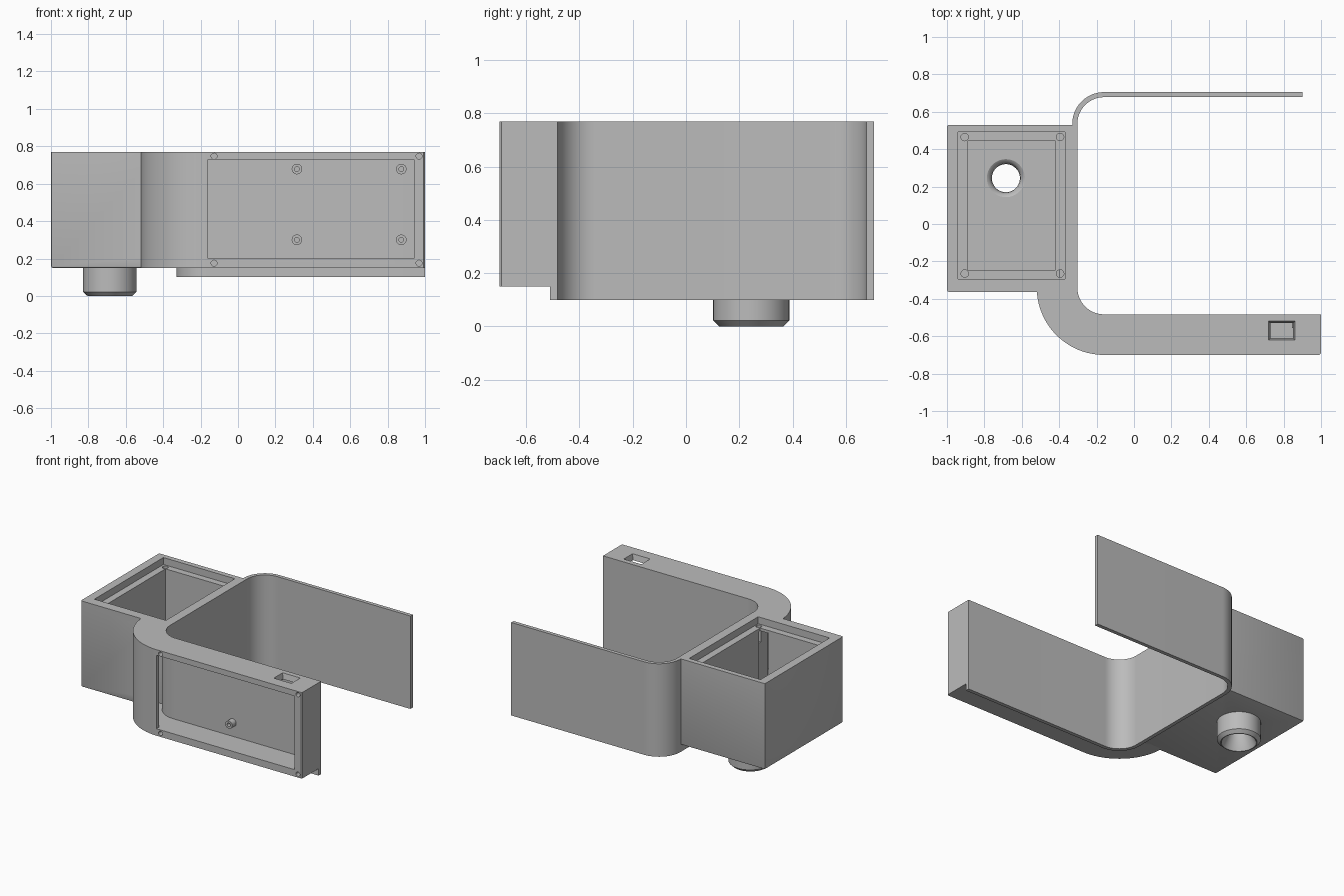
import bpy, bmesh, math
from mathutils import Matrix

cube = bpy.data.objects.get("Cube")
if cube:
    bpy.data.objects.remove(cube, do_unlink=True)

grey = bpy.data.materials.new("plain grey")
grey.use_nodes = True
COLOUR = (0.5, 0.5, 0.5, 1)
grey.diffuse_color = COLOUR
grey.node_tree.nodes["Principled BSDF"].inputs["Base Color"].default_value = COLOUR


def finish(name, bm):
    bmesh.ops.recalc_face_normals(bm, faces=bm.faces)
    mesh = bpy.data.meshes.new(name)
    bm.to_mesh(mesh)
    bm.free()
    mesh.materials.append(grey)
    ob = bpy.data.objects.new(name, mesh)
    bpy.context.collection.objects.link(ob)
    return ob


def prism(name, outline, z0, z1):
    bm = bmesh.new()
    face = bm.faces.new([bm.verts.new((x, y, z0)) for x, y in outline])
    new = bmesh.ops.extrude_face_region(bm, geom=[face])["geom"]
    top = [v for v in new if isinstance(v, bmesh.types.BMVert)]
    bmesh.ops.translate(bm, verts=top, vec=(0, 0, z1 - z0))
    return finish(name, bm)


def block(name, x0, x1, y0, y1, z0, z1):
    return prism(name, [(x0, y0), (x1, y0), (x1, y1), (x0, y1)], z0, z1)


def lathe(name, profile, centre, steps=48, along_y=False):
    """Closed solid of revolution from (radius, height) pairs."""
    bm = bmesh.new()
    rings = [[bm.verts.new((r * math.cos(2 * math.pi * i / steps),
                            r * math.sin(2 * math.pi * i / steps), h))
              for i in range(steps)] for r, h in profile]
    for a, b in zip(rings, rings[1:]):
        for i in range(steps):
            j = (i + 1) % steps
            bm.faces.new((a[i], a[j], b[j], b[i]))
    bm.faces.new(rings[0])
    bm.faces.new(rings[-1])
    if along_y:
        bm.transform(Matrix.Rotation(-math.pi / 2, 4, "X"))
    bm.transform(Matrix.Translation(centre))
    return finish(name, bm)


def arc(cx, cy, r, a0, a1, n=20):
    angles = [math.radians(a0 + (a1 - a0) * i / n) for i in range(n + 1)]
    return [(cx + r * math.cos(a), cy + r * math.sin(a)) for a in angles]


def select(ob):
    bpy.ops.object.select_all(action="DESELECT")
    ob.select_set(True)
    bpy.context.view_layer.objects.active = ob


def cut(ob, *cutters):
    for c in cutters:
        mod = ob.modifiers.new("cut", "BOOLEAN")
        mod.operation, mod.solver, mod.object = "DIFFERENCE", "EXACT", c
        select(ob)
        bpy.ops.object.modifier_apply(modifier=mod.name)


TOP = 0.77
CX, FRONT_Y, BACK_Y = -0.16, -0.34, 0.535

# C-shaped clamp strap, which also closes the rear of the front arm
outer = arc(CX, BACK_Y, 0.17, 90, 180) + arc(CX, FRONT_Y, 0.17, 180, 270)
inner = arc(CX, FRONT_Y, 0.143, 270, 180) + arc(CX, BACK_Y, 0.143, 180, 90)
strap = prism("clamp_strap", [(0.9, 0.705)] + outer + [(1, -0.51), (1, -0.483)]
              + inner + [(0.9, 0.678)], 0.1, TOP)

# Box housing with softened lower and vertical edges
box = block("box_housing", -1, -0.328, -0.363, 0.53, 0.15, TOP)
bm = bmesh.new()
bm.from_mesh(box.data)
edges = [e for e in bm.edges if min(v.co.z for v in e.verts) < 0.2
         and max(v.co.x for v in e.verts) < 0]
edges = [e for e in edges if not all(v.co.x > -0.4 for v in e.verts)]
bmesh.ops.bevel(bm, geom=edges, offset=0.01, segments=2, affect="EDGES", profile=0.5)
bm.to_mesh(box.data)
bm.free()

# Front arm with its rounded corner
arm = prism("front_arm", arc(CX, FRONT_Y, 0.36, 180, 270)
            + [(0.992, -0.7), (1, -0.692), (1, -0.509)]
            + arc(CX, FRONT_Y, 0.169, 270, 180), 0.15, TOP)

# Outlet spigot under the box
spigot = lathe("outlet_spigot", [(0.12, 0), (0.143, 0.022), (0.143, 0.16)],
               (-0.685, 0.245, 0))

# Cutters
cavity = block("cavity_cutter", -0.89, -0.42, -0.245, 0.445, 0.2, 0.9)
rebate = block("rebate_cutter", -0.94, -0.37, -0.293, 0.493, 0.72, 0.9)
bore = lathe("bore_cutter", [(0.123, -0.02), (0.112, 0.005), (0.075, 0.08), (0.075, 0.15),
                             (0.079, 0.175), (0.09, 0.193), (0.105, 0.202)],
             (-0.685, 0.245, 0))
passage = block("passage_cutter", -0.488, -0.4, -0.4, -0.23, 0.21, 0.7)
channel = prism("channel_cutter", arc(CX, FRONT_Y, 0.33, 180, 270)
                + arc(CX, FRONT_Y, 0.16, 270, 180), 0.2, 0.73)
recess = block("recess_cutter", CX - 0.001, 0.94, -0.8, -0.5, 0.2, 0.73)

# Tapered slot through the top of the arm
bm = bmesh.new()
bmesh.ops.create_cube(bm, size=1)
for v in bm.verts:
    flare = 0.015 if v.co.z > 0 else 0
    v.co = (0.79 + v.co.x * 2 * (0.058 + flare), -0.57 + v.co.y * 2 * (0.038 + flare),
            0.78 if v.co.z > 0 else 0.72)
slot = finish("slot_cutter", bm)

box_holes = [lathe("lid_hole_cutter", [(0.02, 0.6), (0.02, 0.8)], (x, y, 0), 20)
             for x in (-0.905, -0.395) for y in (-0.265, 0.465)]
arm_holes = [lathe("cover_hole_cutter", [(0.016, -0.1), (0.016, 0.1)], (x, -0.7, z), 20, True)
             for x in (-0.128, 0.968) for z in (0.175, 0.747)]

cut(box, cavity, rebate, bore, passage, *box_holes)
cut(arm, recess, channel, passage, slot, *arm_holes)
cut(spigot, bore)

# Screw bosses on the rear wall of the recess
bosses = []
hole_cutters = []
for x in (0.315, 0.873):
    for z in (0.3, 0.678):
        boss = lathe("screw_boss", [(0.028, 0), (0.028, 0.05)], (x, -0.555, z), 24, True)
        hole = lathe("boss_hole_cutter", [(0.013, -0.01), (0.013, 0.04)],
                     (x, -0.555, z), 16, True)
        cut(boss, hole)
        bosses.append(boss)
        hole_cutters.append(hole)

for c in [cavity, rebate, bore, passage, channel, recess, slot,
          *box_holes, *arm_holes, *hole_cutters]:
    bpy.data.objects.remove(c, do_unlink=True)

for ob in [strap, box, arm, spigot, *bosses]:
    select(ob)
    bpy.ops.object.shade_smooth_by_angle(angle=math.radians(30))
